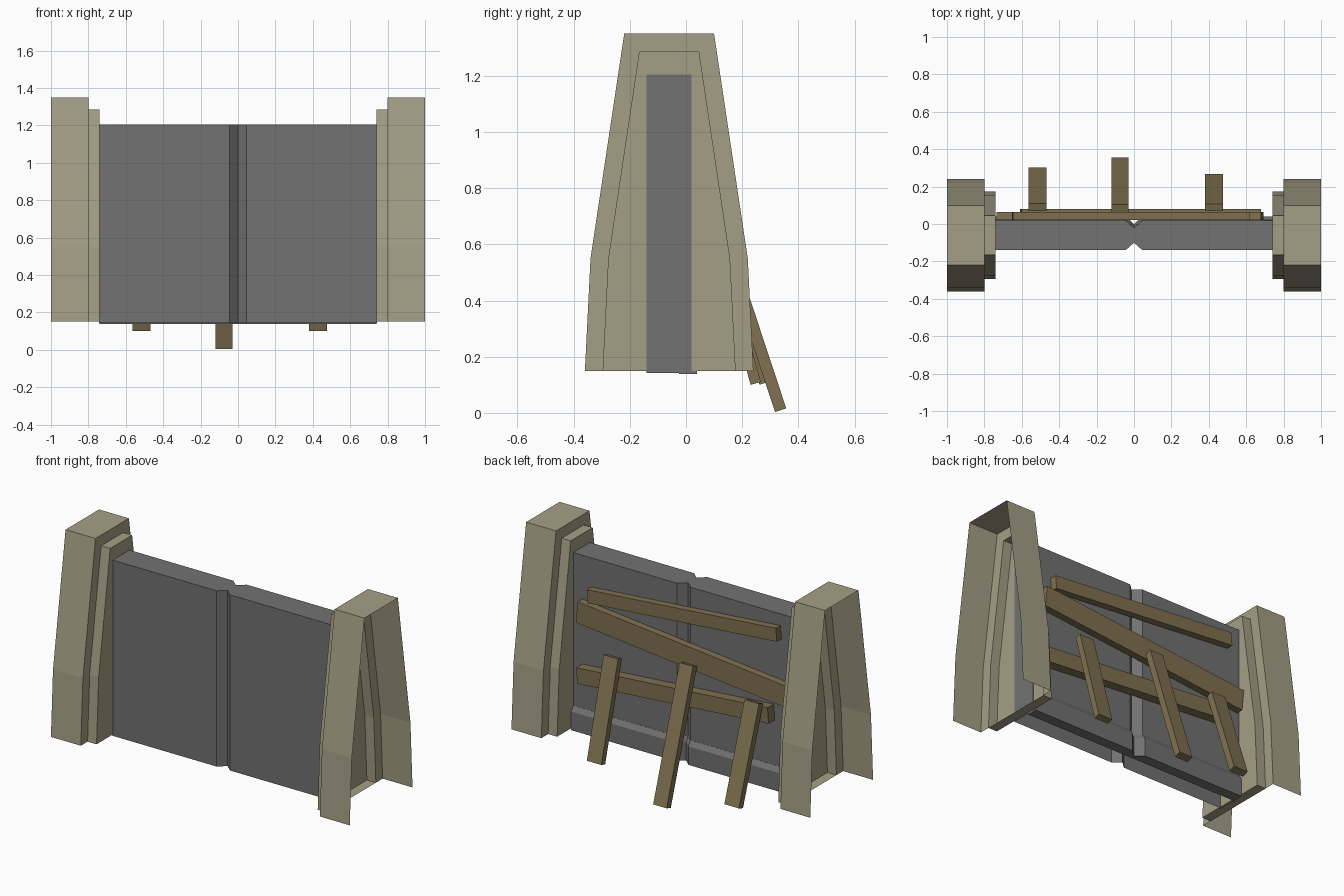
import bpy, bmesh
from mathutils import Vector

if "Cube" in bpy.data.objects:
    bpy.data.objects.remove(bpy.data.objects["Cube"])


def material(name, rgb):
    m = bpy.data.materials.new(name)
    m.diffuse_color = (*rgb, 1)
    m.use_nodes = True
    m.node_tree.nodes["Principled BSDF"].inputs["Base Color"].default_value = m.diffuse_color
    return m


STONE = material("sandy_stone", (0.376, 0.347, 0.238))
METAL = material("dark_grey_panel", (0.168, 0.168, 0.170))
WOOD = material("brown_wood", (0.215, 0.168, 0.083))


def loft(name, rings, mat, cap_start=True, cap_end=True, skip=()):
    """Bridge equal-sized closed rings; skip holds (band, side) pairs left open."""
    bm = bmesh.new()
    rows = [[bm.verts.new(p) for p in r] for r in rings]
    n = len(rows[0])
    for b in range(len(rows) - 1):
        for i in range(n):
            if (b, i) in skip:
                continue
            j = (i + 1) % n
            bm.faces.new((rows[b][i], rows[b][j], rows[b + 1][j], rows[b + 1][i]))
    if cap_start:
        bm.faces.new(rows[0][::-1])
    if cap_end:
        bm.faces.new(rows[-1])
    bmesh.ops.recalc_face_normals(bm, faces=bm.faces)
    me = bpy.data.meshes.new(name)
    bm.to_mesh(me)
    bm.free()
    me.materials.append(mat)
    ob = bpy.data.objects.new(name, me)
    bpy.context.collection.objects.link(ob)
    return ob


def at_x(profile, x):
    return [(x, y, z) for y, z in profile]


def at_z(profile, z):
    return [(x, y, z) for x, y in profile]


# Stepped end pillars: hollow shells, open on the outer side and underneath
OUTER = [(-0.36, 0.15), (-0.34, 0.55), (-0.22, 1.35),
         (0.10, 1.35), (0.22, 0.55), (0.24, 0.15)]
INNER = [(-0.295, 0.15), (-0.275, 0.55), (-0.165, 1.285),
         (0.045, 1.285), (0.155, 0.55), (0.175, 0.15)]
pillars = loft("end_pillars",
               [at_x(OUTER, 1.0), at_x(OUTER, 0.8), at_x(INNER, 0.8), at_x(INNER, 0.74)],
               STONE, cap_start=False, skip={(0, 5), (1, 5)})
mirror = pillars.modifiers.new("mirror", 'MIRROR')
mirror.use_mirror_merge = False

# Wall panel with a V groove on the front and back, open underneath
W, G = 0.742, 0.045
wall = [(-W, -0.14), (-G, -0.14), (0, -0.10), (G, -0.14), (W, -0.14),
        (W, 0.02), (G, 0.02), (0, -0.02), (-G, 0.02), (-W, 0.02)]
loft("wall_panel", [at_z(wall, 0.142), at_z(wall, 1.205)], METAL, cap_start=False)


# Thicker foot along the back of the wall, bevelled at its top
def foot_ring(back, z):
    return at_z([(-0.74, -0.025), (0.74, -0.025), (0.74, back), (G, back),
                 (0, back - 0.04), (-G, back), (-0.74, back)], z)


loft("wall_foot", [foot_ring(0.04, 0.138), foot_ring(0.04, 0.25), foot_ring(0.021, 0.28)], METAL)


# Boards nailed across the back
def board(name, a, b, width, y0, y1):
    a, b = Vector(a), Vector(b)
    d = (b - a).normalized()
    n = Vector((-d.y, d.x)) * width / 2
    pts = [a + n, b + n, b - n, a - n]
    loft(name, [[(p.x, y, p.y) for p in pts] for y in (y0, y1)], WOOD)


board("upper_board", (0.615, 0.99), (-0.65, 1.095), 0.08, 0.021, 0.065)
board("diagonal_board", (0.685, 0.876), (-0.73, 0.735), 0.13, 0.021, 0.065)
board("lower_board", (0.675, 0.50), (-0.605, 0.60), 0.095, 0.021, 0.08)


# Leaning struts: inner edge runs from foot to head in the yz plane
def strut(name, x0, x1, foot, head, thick=0.042):
    a, b = Vector(foot), Vector(head)
    d = (b - a).normalized()
    n = Vector((d.y, -d.x)) * thick
    pts = [a, b, b + n, a + n]
    loft(name, [at_x([tuple(p) for p in pts], x) for x in (x0, x1)], WOOD)


strut("middle_strut", -0.12, -0.03, (0.317, 0.003), (0.065, 0.765))
strut("left_strut", -0.565, -0.468, (0.262, 0.10), (0.07, 0.66))
strut("right_strut", 0.38, 0.477, (0.23, 0.10), (0.07, 0.68), 0.038)
